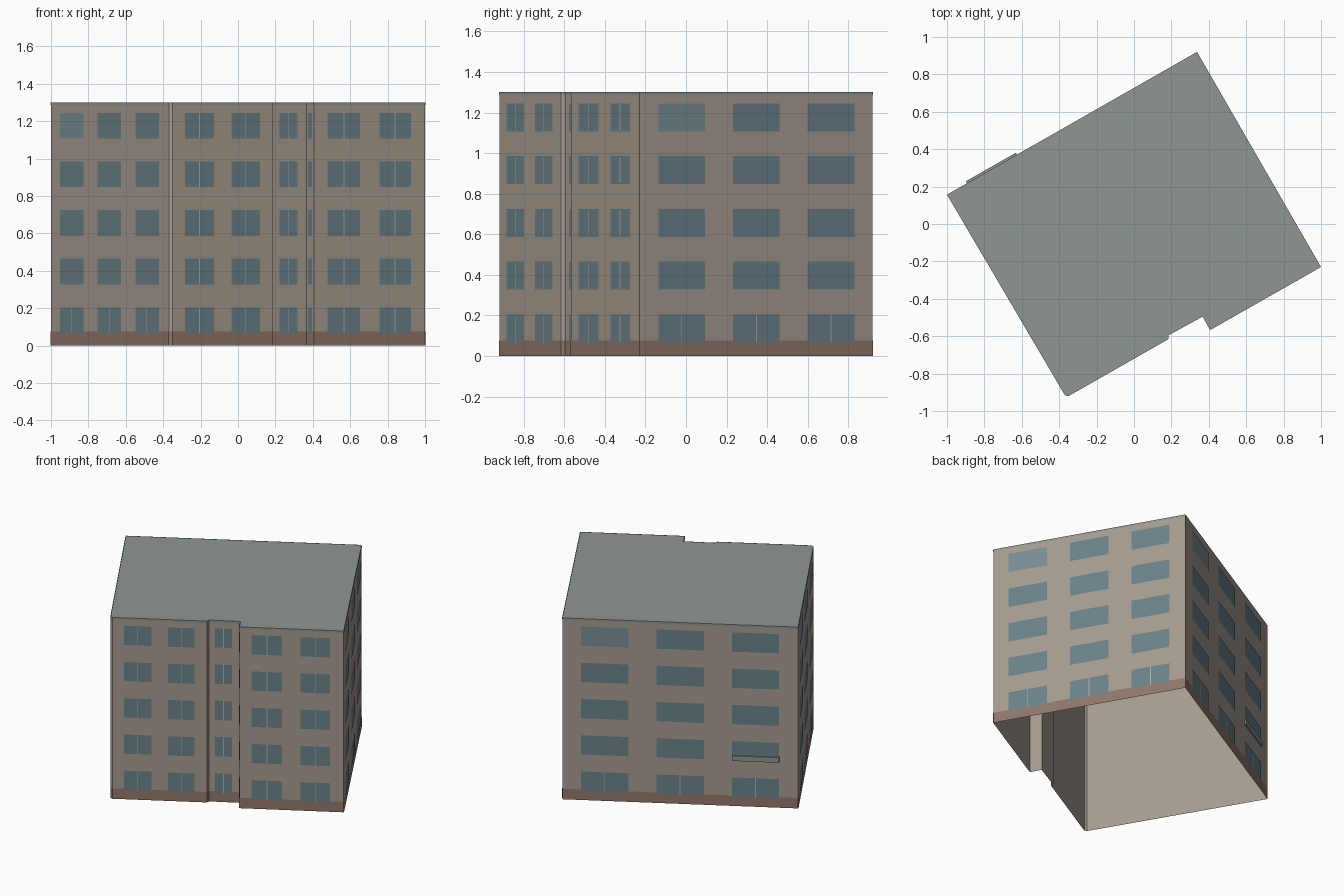
import bpy
from mathutils import Vector

if "Cube" in bpy.data.objects:
    bpy.data.objects.remove(bpy.data.objects["Cube"])

H = 1.3
# Footprint corners, counter-clockwise, starting at the right corner
PLAN = [(1, -0.23), (0.337, 0.92), (-1, 0.157), (-0.37, -0.915), (-0.35, -0.92),
        (0.185, -0.615), (0.185, -0.595), (0.367, -0.495), (0.407, -0.567)]
THREE = [(0.08, 0.28), (0.40, 0.60), (0.72, 0.92)]
TWO = [(0.12, 0.41), (0.585, 0.87)]
# Window spans (fractions of the wall length) per wall number
WINDOWS = {0: THREE, 1: THREE, 2: THREE, 4: TWO, 6: [(0.2, 0.73)],
           7: [(0.25, 0.75)], 8: TWO}
ROWS = [0.067 + 0.26 * i for i in range(5)]
WIN_H = 0.138


def material(name, rgb):
    m = bpy.data.materials.new(name)
    m.diffuse_color = (*rgb, 1)
    m.use_nodes = True
    m.node_tree.nodes["Principled BSDF"].inputs["Base Color"].default_value = m.diffuse_color
    return m


WALL = material("tan_wall", (0.38, 0.33, 0.275))
GLASS = material("glass", (0.145, 0.22, 0.25))
PALE = material("pale_glass", (0.19, 0.27, 0.30))
BASE = material("brown_base", (0.28, 0.18, 0.145))
ROOF = material("grey_roof", (0.27, 0.305, 0.29))
BAR = material("light_bar", (0.42, 0.44, 0.43))


def make(name, quads, mat):
    verts, faces = [], []
    for q in quads:
        faces.append(list(range(len(verts), len(verts) + len(q))))
        verts += q
    me = bpy.data.meshes.new(name)
    me.from_pydata(verts, [], faces)
    me.materials.append(mat)
    ob = bpy.data.objects.new(name, me)
    bpy.context.collection.objects.link(ob)
    return ob


def panel(wall, f0, f1, z0, z1, off=0.0):
    """Upright rectangle on a wall, between two fractions of its length."""
    a = Vector((*PLAN[wall], 0))
    d = Vector((*PLAN[(wall + 1) % len(PLAN)], 0)) - a
    n = Vector((d.y, -d.x, 0)).normalized() * off
    p, q = a + d * f0 + n, a + d * f1 + n
    return [(p.x, p.y, z0), (q.x, q.y, z0), (q.x, q.y, z1), (p.x, p.y, z1)]


# Shell open at the bottom, roof, base band and roof edge trim
walls = range(len(PLAN))
make("walls", [panel(w, 0, 1, 0, H) for w in walls], WALL)
make("roof", [[(x, y, H) for x, y in PLAN]], ROOF)
make("base_band", [panel(w, 0, 1, 0, 0.075, 0.002) for w in walls], BASE)
make("roof_trim", [panel(w, 0, 1, H - 0.014, H, 0.002) for w in walls], ROOF)

# Windows and their centre bars
panes, pale, bars = [], [], []
for w, spans in WINDOWS.items():
    for r, z in enumerate(ROWS):
        for i, (f0, f1) in enumerate(spans):
            target = pale if (w < 3 and r == 4 and i == 0) else panes
            target.append(panel(w, f0, f1, z, z + WIN_H, 0.003))
            if w in (4, 6, 8) or (w < 3 and r == 0):
                c = (f0 + f1) / 2
                t = 0.002 if w < 3 else 0.012 if w == 6 else 0.004
                bars.append(panel(w, c - t, c + t, z, z + WIN_H, 0.004))
make("windows", panes, GLASS)
make("pale_windows", pale, PALE)
make("window_bars", bars, BAR)

# Shallow window box on the back wall, first upper floor
z0, z1 = ROWS[1], ROWS[1] + 0.036
inner, outer = panel(1, 0.72, 0.92, z0, z1), panel(1, 0.72, 0.92, z0, z1, 0.012)
sides = [[inner[i], inner[(i + 1) % 4], outer[(i + 1) % 4], outer[i]] for i in range(4)]
make("window_box", [outer] + sides, ROOF)
